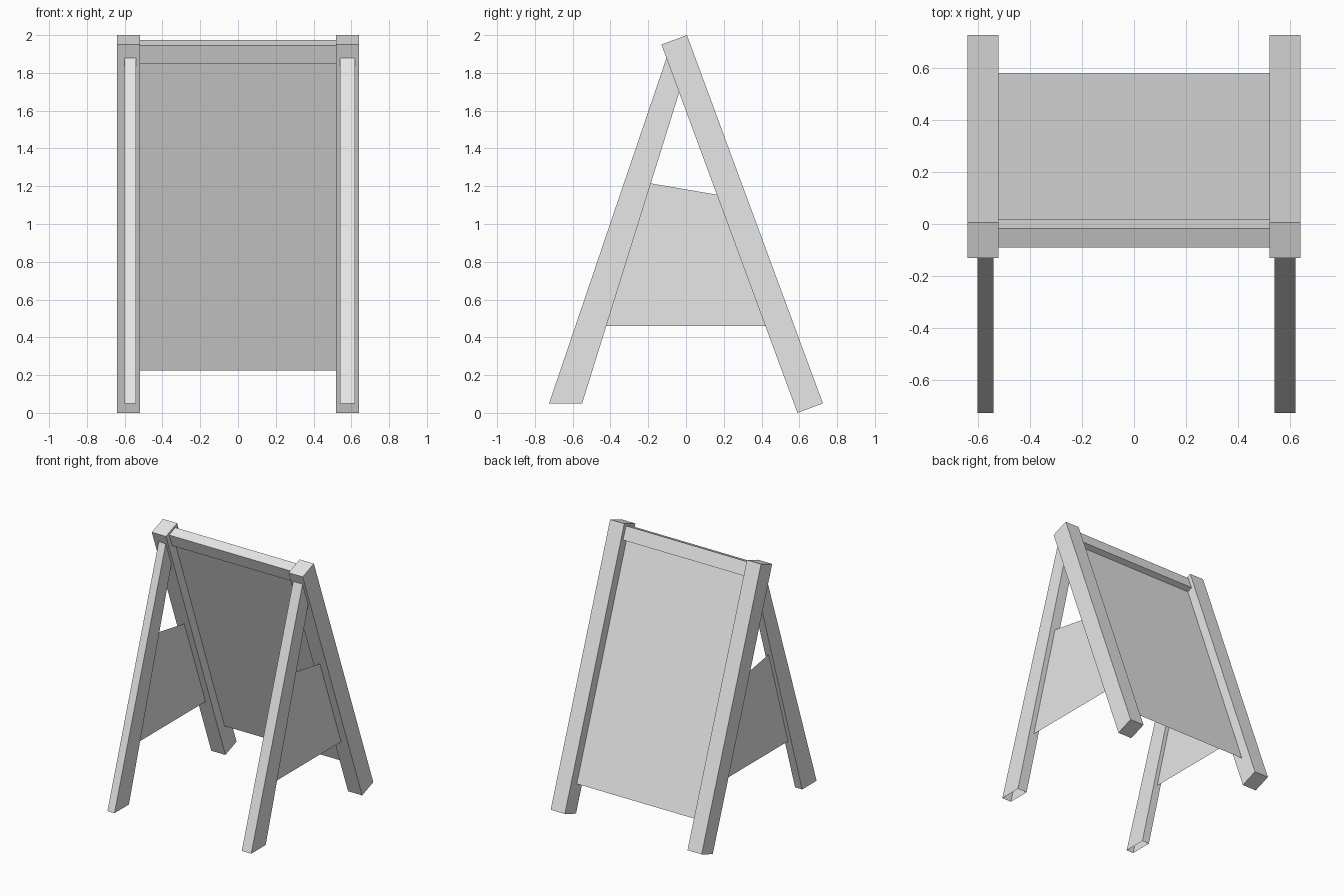
import bpy
import bmesh

cube = bpy.data.objects.get("Cube")
if cube:
    bpy.data.objects.remove(cube, do_unlink=True)

grey = bpy.data.materials.new("light_grey")
grey.use_nodes = True
colour = (0.8, 0.8, 0.8, 1)
grey.diffuse_color = colour
grey.node_tree.nodes["Principled BSDF"].inputs["Base Color"].default_value = colour


def finish(name, bm):
    bmesh.ops.recalc_face_normals(bm, faces=bm.faces[:])
    mesh = bpy.data.meshes.new(name)
    bm.to_mesh(mesh)
    bm.free()
    mesh.materials.append(grey)
    obj = bpy.data.objects.new(name, mesh)
    bpy.context.collection.objects.link(obj)
    return obj


def side_profile(name, points, x0, x1=None, open_edges=()):
    """Side outline in (y, z), extruded from x0 to x1; flat if x1 is None."""
    bm = bmesh.new()
    a = [bm.verts.new((x0, y, z)) for y, z in points]
    bm.faces.new(a)
    if x1 is not None:
        b = [bm.verts.new((x1, y, z)) for y, z in points]
        bm.faces.new(b[::-1])
        n = len(points)
        for i in range(n):
            if i not in open_edges:
                j = (i + 1) % n
                bm.faces.new((a[i], b[i], b[j], a[j]))
    return finish(name, bm)


back_leg = [(0.59, 0), (0.725, 0.05), (0.005, 2), (-0.13, 1.95)]
front_leg = [(-0.725, 0.05), (-0.55, 0.05), (-0.035, 1.70), (-0.103, 1.88)]
brace = [(-0.43, 0.46), (0.425, 0.46), (0.165, 1.155), (-0.187, 1.215)]
rail = [(-0.055, 1.85), (0.02, 1.88), (-0.017, 1.975), (-0.09, 1.945)]

# Legs and thin side braces; the front legs are open at both ends
for side, sign, width in (("left", 1, 0.08), ("right", -1, 0.06)):
    side_profile(side + "_back_leg", back_leg, sign * 0.52, sign * 0.64)
    side_profile(side + "_front_leg", front_leg, sign * 0.54,
                 sign * (0.54 + width), open_edges=(0, 2))
    side_profile(side + "_brace", brace, sign * (0.54 + width / 2))

# Top rail between the back legs
side_profile("top_rail", rail, -0.52, 0.52)

# Thin sign board hanging below the rail
bm = bmesh.new()
bm.faces.new([bm.verts.new(p) for p in (
    (0.52, 0.58, 0.225), (-0.52, 0.58, 0.225),
    (-0.52, -0.022, 1.866), (0.52, -0.022, 1.866))])
finish("sign_board", bm)
